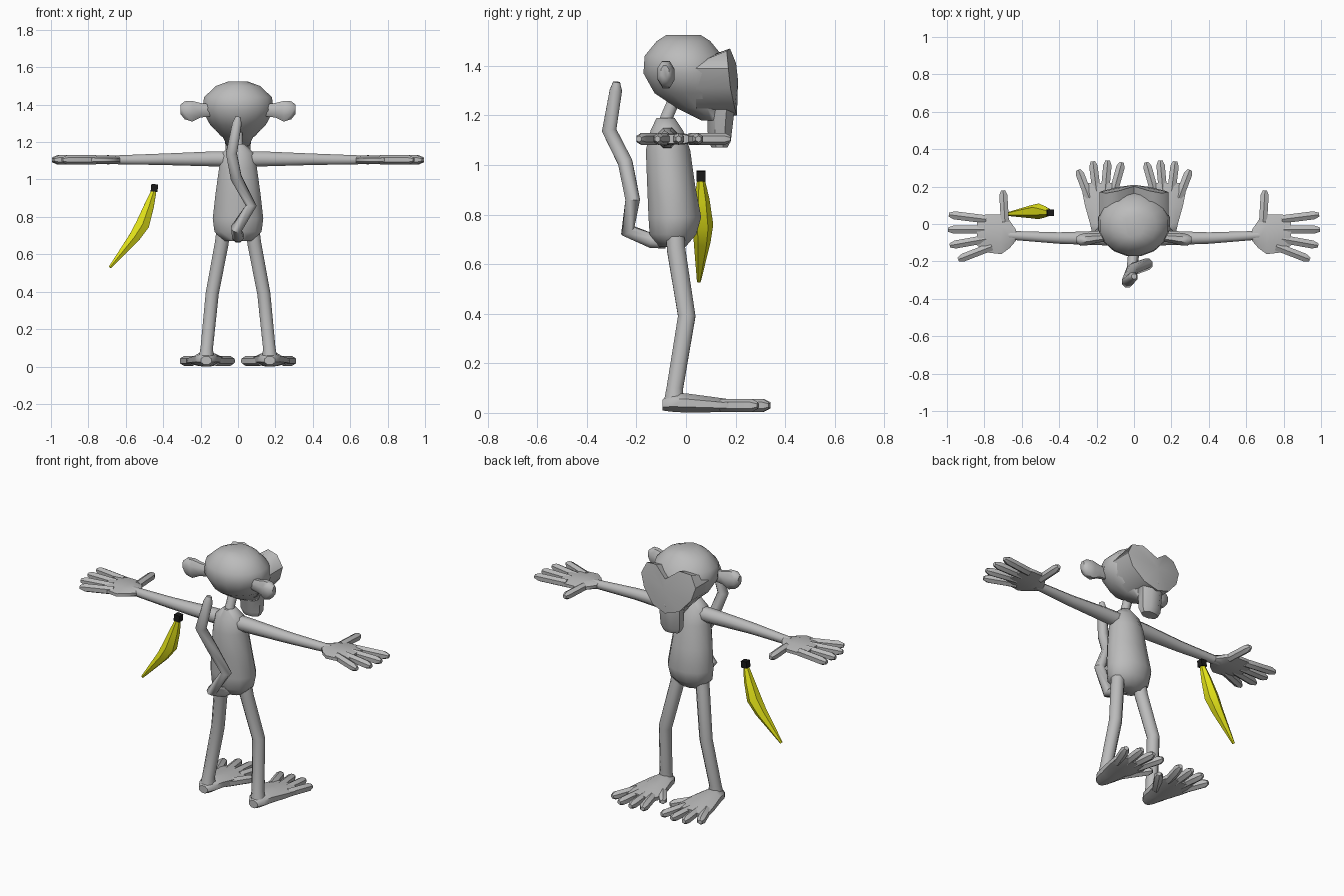
import bpy, bmesh, math
from mathutils import Vector

cube = bpy.data.objects.get("Cube")
if cube:
    bpy.data.objects.remove(cube, do_unlink=True)


def make_material(name, color):
    mat = bpy.data.materials.new(name)
    mat.use_nodes = True
    mat.diffuse_color = (*color, 1)
    mat.node_tree.nodes["Principled BSDF"].inputs["Base Color"].default_value = (*color, 1)
    return mat


GREY = make_material("body grey", (0.5, 0.5, 0.5))
YELLOW = make_material("banana yellow", (0.8, 0.8, 0.01))
BLACK = make_material("stem black", (0.01, 0.01, 0.01))
X, Y, Z = Vector((1, 0, 0)), Vector((0, 1, 0)), Vector((0, 0, 1))


def finish(name, bm, material, angle=50):
    """Turn a bmesh into a smooth shaded object."""
    bmesh.ops.recalc_face_normals(bm, faces=bm.faces)
    mesh = bpy.data.meshes.new(name)
    bm.to_mesh(mesh)
    bm.free()
    mesh.materials.append(material)
    obj = bpy.data.objects.new(name, mesh)
    bpy.context.collection.objects.link(obj)
    bpy.ops.object.select_all(action='DESELECT')
    obj.select_set(True)
    bpy.context.view_layer.objects.active = obj
    bpy.ops.object.shade_smooth_by_angle(angle=math.radians(angle))
    return obj


def loft(name, rings, axis=None, ref=None, sides=8, material=GREY, mirror=1):
    """Skin a row of elliptical rings given as (x, y, z, radius[, second radius])."""
    centres = [Vector(r[:3]) for r in rings]
    whole = (centres[-1] - centres[0]).normalized()
    if ref is None:
        ref = Y if abs(whole.z) > 0.7 else Z
    bm = bmesh.new()
    loops = []
    for i, ring in enumerate(rings):
        before = centres[i] - centres[max(i - 1, 0)]
        after = centres[min(i + 1, len(rings) - 1)] - centres[i]
        tangent = axis or (before.normalized() + after.normalized()).normalized()
        side = tangent.cross(ref).normalized()
        up = side.cross(tangent)
        loop = []
        for k in range(sides):
            a = math.tau * (k + 0.5) / sides
            p = centres[i] + side * math.cos(a) * ring[3] + up * math.sin(a) * ring[-1]
            p.x *= mirror
            loop.append(bm.verts.new(p))
        loops.append(loop)
    for low, high in zip(loops, loops[1:]):
        for k in range(sides):
            n = (k + 1) % sides
            bm.faces.new((low[k], low[n], high[n], high[k]))
    bm.faces.new(loops[0])
    bm.faces.new(loops[-1])
    return finish(name, bm, material)


def digit(name, start, end, radius, mirror):
    """Finger or toe with a tapered tip."""
    a, b = Vector(start), Vector(end)
    steps = ((0, 1), (0.85, 1), (1, 0.5))
    loft(name, [(*a.lerp(b, t), radius * s) for t, s in steps], sides=6, mirror=mirror)


def upright(name, sections, sides=12):
    """Body part stacked from (height, back y, front y, half width) sections."""
    rings = [(0, (b + f) / 2, z, w, (f - b) / 2) for z, b, f, w in sections]
    return loft(name, rings, axis=Z, ref=Y, sides=sides)


# Torso, neck and head
upright("torso", [(0.67, -0.11, 0.0, 0.08), (0.72, -0.15, 0.045, 0.13),
                  (0.79, -0.155, 0.065, 0.14), (0.92, -0.16, 0.04, 0.125),
                  (1.06, -0.165, 0.02, 0.105), (1.14, -0.145, -0.01, 0.09),
                  (1.19, -0.12, -0.045, 0.035)])
loft("neck", [(0, -0.085, 1.15, 0.035), (0, -0.075, 1.2, 0.027), (0, -0.04, 1.28, 0.027)])
upright("head", [(1.525, -0.08, 0.06, 0.05), (1.5, -0.12, 0.1, 0.12),
                 (1.44, -0.17, 0.15, 0.185), (1.37, -0.175, 0.18, 0.195),
                 (1.29, -0.13, 0.18, 0.15), (1.23, -0.04, 0.17, 0.085),
                 (1.18, 0.06, 0.16, 0.06)], sides=16)
upright("muzzle", [(1.33, 0.03, 0.19, 0.11), (1.22, 0.08, 0.2, 0.075),
                   (1.1, 0.085, 0.185, 0.07), (1.07, 0.1, 0.17, 0.055)], sides=8)

# Heart shaped face plate with two brow lobes
half = [(0.08, 1.47), (0.15, 1.46), (0.185, 1.39), (0.16, 1.31), (0.09, 1.23)]
outline = [(0, 1.41)] + half + [(0, 1.2)] + [(-x, z) for x, z in reversed(half)]
bm = bmesh.new()
front = [bm.verts.new((x, 0.205 - x * x - max(0, z - 1.4) * 0.3, z)) for x, z in outline]
back = [bm.verts.new((x, 0.04, z - 0.05 if z > 1.4 else z)) for x, z in outline]
middle = bm.verts.new((0, 0.21, 1.34))
for i in range(len(outline)):
    j = (i + 1) % len(outline)
    bm.faces.new((front[i], front[j], middle))
    bm.faces.new((front[i], back[i], back[j], front[j]))
bm.faces.new(back)
finish("face_plate", bm, GREY)

# Nose
bm = bmesh.new()
bmesh.ops.create_icosphere(bm, subdivisions=1, radius=0.02)
bmesh.ops.translate(bm, verts=bm.verts, vec=(0, 0.19, 1.25))
finish("nose", bm, GREY)

# Tail
loft("tail", [(0, -0.08, 0.69, 0.03), (0, -0.14, 0.695, 0.032), (-0.01, -0.235, 0.735, 0.032),
              (0.07, -0.215, 0.86, 0.032), (-0.01, -0.245, 1.01, 0.032),
              (-0.035, -0.31, 1.14, 0.032), (-0.005, -0.283, 1.3, 0.027),
              (0, -0.28, 1.335, 0.015)], ref=X)

# Paired parts
for label, s in (("left", 1), ("right", -1)):
    loft(label + "_ear", [(0.15, -0.07, 1.37, 0.025, 0.035), (0.2, -0.075, 1.37, 0.028, 0.042),
                          (0.245, -0.08, 1.365, 0.036, 0.06), (0.285, -0.085, 1.37, 0.034, 0.052),
                          (0.307, -0.085, 1.375, 0.018, 0.028)], axis=X, mirror=s)
    loft(label + "_arm", [(0.04, -0.075, 1.11, 0.045), (0.14, -0.075, 1.11, 0.043),
                          (0.4, -0.075, 1.108, 0.033), (0.67, -0.06, 1.105, 0.025)], mirror=s)
    # Hands
    loft(label + "_palm", [(0.63, -0.06, 1.105, 0.03, 0.022), (0.665, -0.055, 1.105, 0.08, 0.024),
                           (0.71, -0.055, 1.105, 0.115, 0.024), (0.79, -0.05, 1.105, 0.11, 0.024),
                           (0.84, -0.04, 1.105, 0.08, 0.02)], axis=X, mirror=s)
    hand = (("thumb", 0.69, 0.01, 0.7, 0.18), ("index_finger", 0.79, 0.025, 0.99, 0.05),
            ("middle_finger", 0.8, -0.03, 0.995, -0.03), ("ring_finger", 0.79, -0.08, 0.985, -0.115),
            ("little_finger", 0.76, -0.12, 0.94, -0.19))
    for part, x0, y0, x1, y1 in hand:
        digit(f"{label}_{part}", (x0, y0, 1.105), (x1, y1, 1.105), 0.025, s)
    # Legs
    loft(label + "_leg", [(0.075, -0.045, 0.75, 0.04), (0.087, -0.04, 0.66, 0.04),
                          (0.138, 0.003, 0.39, 0.038), (0.167, -0.045, 0.1, 0.036),
                          (0.17, -0.05, 0.03, 0.045)], mirror=s)
    # Feet
    loft(label + "_foot", [(0.17, -0.095, 0.032, 0.03, 0.024), (0.17, -0.06, 0.04, 0.055, 0.038),
                           (0.17, 0.0, 0.04, 0.07, 0.042), (0.17, 0.1, 0.034, 0.1, 0.034),
                           (0.175, 0.17, 0.03, 0.11, 0.028), (0.17, 0.22, 0.029, 0.085, 0.022)],
         axis=Y, mirror=s)
    foot = (("big", 0.12, 0.05, 0.025, 0.19), ("second", 0.11, 0.17, 0.065, 0.33),
            ("third", 0.155, 0.17, 0.14, 0.34), ("fourth", 0.2, 0.17, 0.22, 0.335),
            ("little", 0.24, 0.14, 0.298, 0.29))
    for part, x0, y0, x1, y1 in foot:
        digit(f"{label}_{part}_toe", (x0, y0, 0.03), (x1, y1, 0.03), 0.026, s)

# Banana with its stem
loft("banana", [(-0.448, 0.06, 0.945, 0.015), (-0.475, 0.065, 0.86, 0.03),
                (-0.51, 0.068, 0.76, 0.042), (-0.555, 0.065, 0.69, 0.034),
                (-0.685, 0.052, 0.53, 0.008)], sides=6, material=YELLOW)
loft("banana_stem", [(-0.449, 0.06, 0.935, 0.026), (-0.445, 0.06, 0.975, 0.026)],
     sides=4, material=BLACK)
